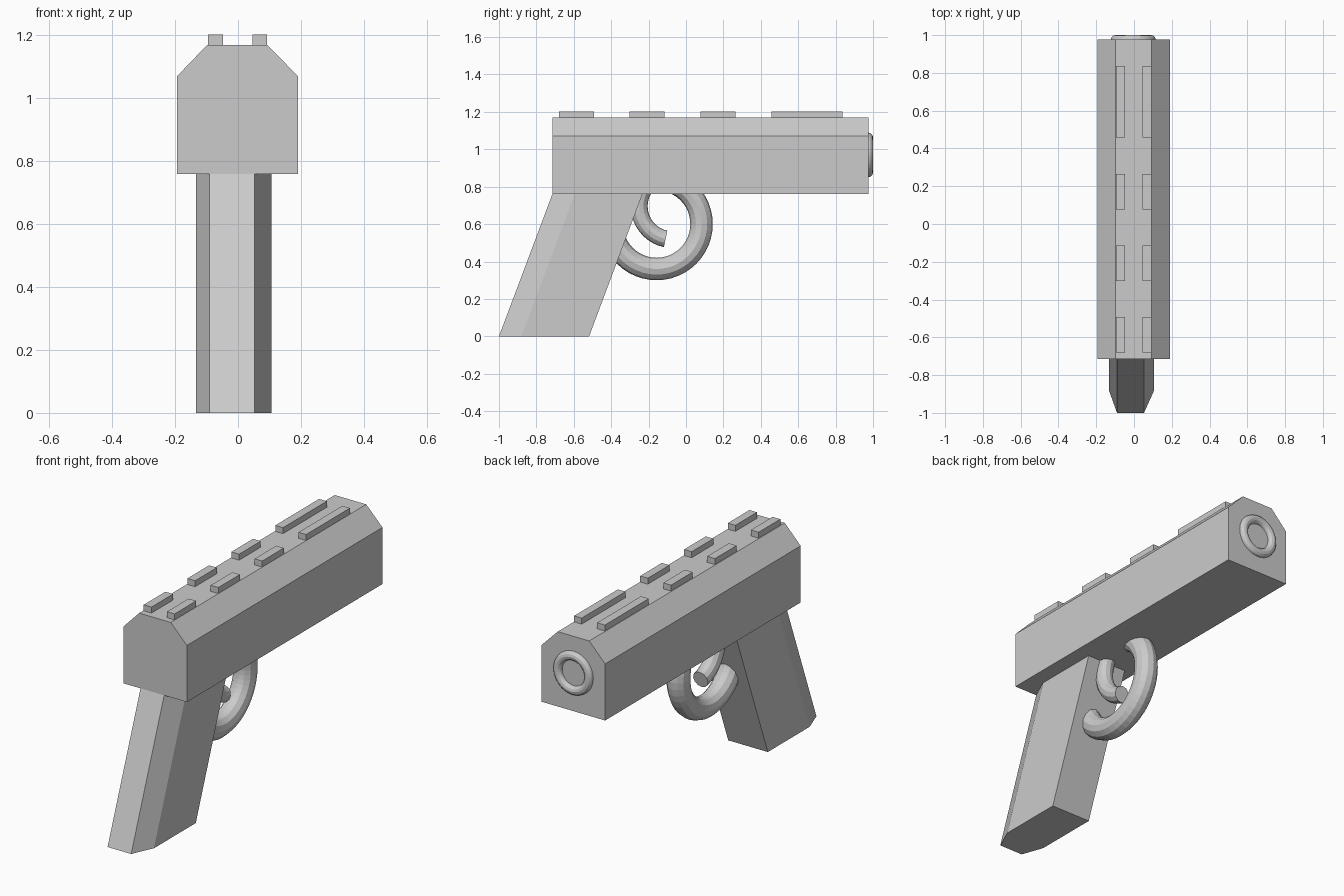
import bpy, bmesh, math
from mathutils import Vector

if "Cube" in bpy.data.objects:
    bpy.data.objects.remove(bpy.data.objects["Cube"])


def make_object(name, bm):
    bmesh.ops.recalc_face_normals(bm, faces=bm.faces)
    mesh = bpy.data.meshes.new(name)
    bm.to_mesh(mesh)
    bm.free()
    ob = bpy.data.objects.new(name, mesh)
    bpy.context.collection.objects.link(ob)
    return ob


def extrude_profile(name, points, offset):
    """Close a flat outline and sweep it along a straight offset."""
    bm = bmesh.new()
    face = bm.faces.new([bm.verts.new(p) for p in points])
    ext = bmesh.ops.extrude_face_region(bm, geom=[face])
    moved = [v for v in ext["geom"] if isinstance(v, bmesh.types.BMVert)]
    bmesh.ops.translate(bm, verts=moved, vec=Vector(offset))
    return make_object(name, bm)


def arc_tube(name, centre, major, minor, start, end, steps, sides=12):
    """Round tube along an arc in the YZ plane, capped at both ends."""
    bm = bmesh.new()
    rings = []
    for i in range(steps + 1):
        a = math.radians(start + (end - start) * i / steps)
        ring = []
        for j in range(sides):
            b = 2 * math.pi * j / sides
            r = major + minor * math.cos(b)
            ring.append(bm.verts.new((centre[0] + minor * math.sin(b),
                                      centre[1] + r * math.cos(a),
                                      centre[2] + r * math.sin(a))))
        rings.append(ring)
    for r0, r1 in zip(rings, rings[1:]):
        for j in range(sides):
            k = (j + 1) % sides
            bm.faces.new((r0[j], r0[k], r1[k], r1[j]))
    bm.faces.new(rings[0])
    bm.faces.new(rings[-1])
    return make_object(name, bm)


# Upper body with chamfered top edges
body = [(-0.194, 0.76), (0.191, 0.76), (0.191, 1.07),
        (0.093, 1.17), (-0.098, 1.17), (-0.194, 1.07)]
extrude_profile("upper_body", [(x, -0.715, z) for x, z in body], (0, 1.692, 0))

# Slanted handle with chamfered rear edges
handle = [(-0.09, -1.0), (0.053, -1.0), (0.107, -0.88),
          (0.107, -0.518), (-0.133, -0.518), (-0.133, -0.88)]
extrude_profile("handle", [(x, y, 0) for x, y in handle], (0, 0.289, 0.77))

# Two rows of raised top ridges
for row, (x0, x1) in (("left", (-0.095, -0.048)), ("right", (0.046, 0.092))):
    for i, (y0, y1) in enumerate([(-0.68, -0.493), (-0.302, -0.115),
                                  (0.078, 0.265), (0.458, 0.837)]):
        base = [(x0, y0, 1.16), (x1, y0, 1.16), (x1, y1, 1.16), (x0, y1, 1.16)]
        extrude_profile(f"top_ridge_{row}_{i + 1}", base, (0, 0, 0.043))

# Muzzle ring
bpy.ops.mesh.primitive_torus_add(location=(-0.004, 0.975, 0.97),
                                 rotation=(math.pi / 2, 0, 0),
                                 major_radius=0.094, minor_radius=0.025,
                                 major_segments=48, minor_segments=12)
bpy.context.object.name = "muzzle_ring"

# Trigger guard ring, sunk into the handle and body
bpy.ops.mesh.primitive_torus_add(location=(-0.012, -0.157, 0.6),
                                 rotation=(0, math.pi / 2, 0),
                                 major_radius=0.24, minor_radius=0.06,
                                 major_segments=48, minor_segments=12)
bpy.context.object.name = "trigger_guard"

# Curved trigger
arc_tube("trigger", (-0.012, -0.072, 0.695), 0.178, 0.045, 130, 258, 16)
